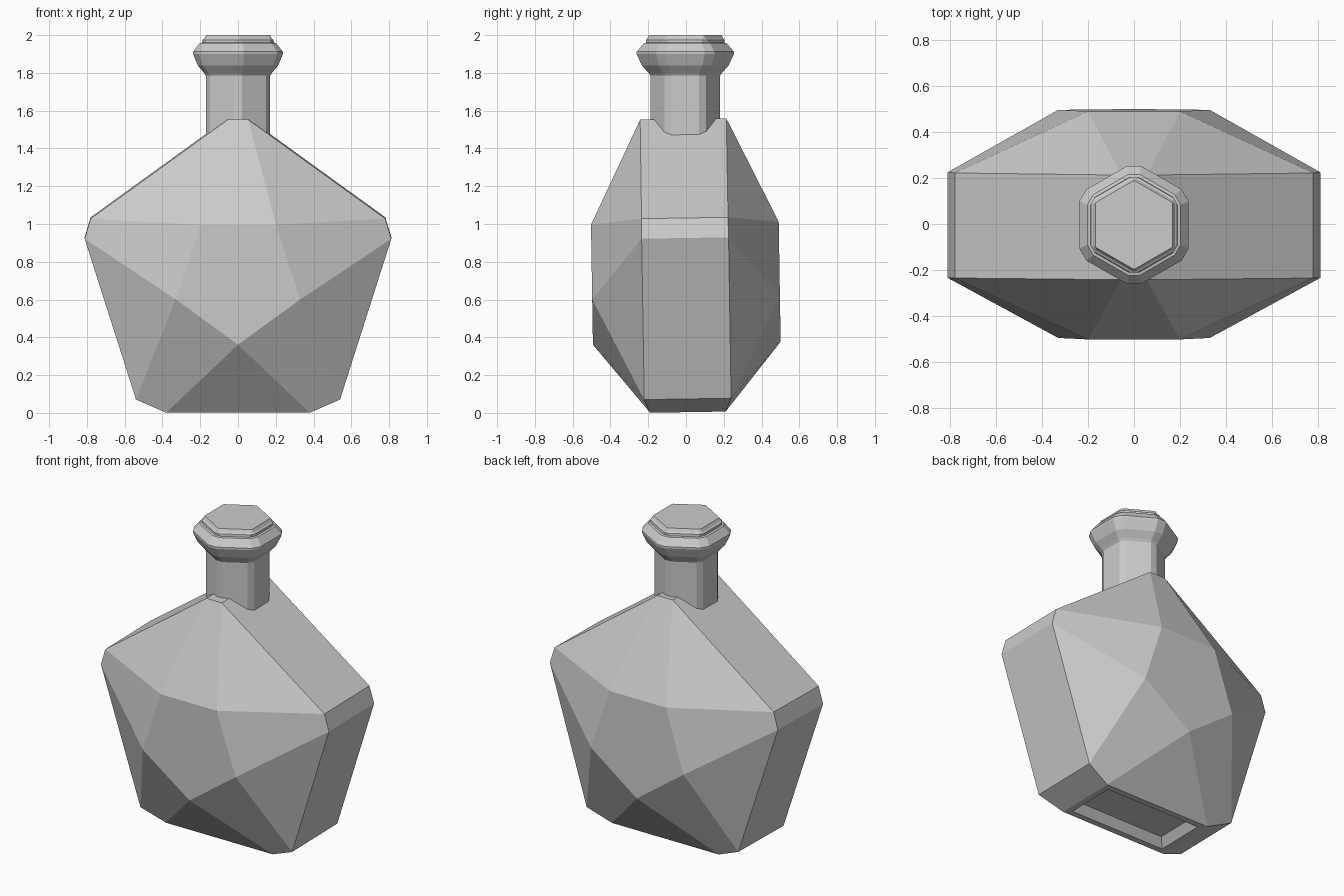
import bpy, bmesh, math

if "Cube" in bpy.data.objects:
    bpy.data.objects.remove(bpy.data.objects["Cube"])


def make_object(name, bm):
    bmesh.ops.recalc_face_normals(bm, faces=bm.faces)
    mesh = bpy.data.meshes.new(name)
    bm.to_mesh(mesh)
    bm.free()
    obj = bpy.data.objects.new(name, mesh)
    bpy.context.collection.objects.link(obj)
    return obj


# Faceted body: right half outline (x, z, half depth), then mirrored
half = [(0.055, 1.552, 0.228), (0.78, 1.028, 0.229), (0.812, 0.922, 0.23),
        (0.54, 0.07, 0.23), (0.38, 0.0, 0.20)]
rim = half + [(-x, z, d) for x, z, d in reversed(half)]
# Flat inverted pentagon on the front and back
inner = [(0.2, 1.0), (0.33, 0.605), (0.0, 0.365), (-0.33, 0.605), (-0.2, 1.0)]

bm = bmesh.new()
rims = []
for s in (-1, 1):
    o = [bm.verts.new((x, s * d, z)) for x, z, d in rim]
    p = [bm.verts.new((x, s * 0.497, z)) for x, z in inner]
    bm.faces.new(p)
    # Triangle between two inner corners' rays, then quad at each outer corner
    for f in ((o[9], o[0], p[0], p[4]), (o[0], o[1], p[0]),
              (o[1], o[2], p[1], p[0]), (o[2], o[3], p[1]),
              (o[3], o[4], p[2], p[1]), (o[4], o[5], p[2]),
              (o[5], o[6], p[3], p[2]), (o[6], o[7], p[3]),
              (o[7], o[8], p[4], p[3]), (o[8], o[9], p[4])):
        bm.faces.new(f)
    rims.append(o)
a, b = rims
base = None
for i in range(10):
    j = (i + 1) % 10
    face = bm.faces.new((a[i], a[j], b[j], b[i]))
    if i == 4:
        base = face
bmesh.ops.recalc_face_normals(bm, faces=bm.faces)
# Sloped recess in the base
bmesh.ops.inset_region(bm, faces=[base], thickness=0.055)
bmesh.ops.inset_region(bm, faces=[base], thickness=0.055, depth=-0.05)
body = make_object("bottle_body", bm)
body.rotation_euler.x = 0.016
body.location = (0, 0.01, 0.004)


# Bevelled hexagon neck and stopper: (flat-to-centre radius, z, corner bevel)
def hex_ring(bm, r, z, bevel):
    verts = []
    corner = r / math.cos(math.pi / 6)
    for k in range(6):
        t = math.pi / 2 + k * math.pi / 3
        out = corner - bevel / math.sqrt(3)
        for s in (1, -1):
            verts.append(bm.verts.new((
                out * math.cos(t) + s * bevel * math.sin(t),
                out * math.sin(t) - s * bevel * math.cos(t) - 0.004, z)))
    return verts


def hex_lathe(name, profile):
    bm = bmesh.new()
    rings = [hex_ring(bm, *p) for p in profile]
    for lo, hi in zip(rings, rings[1:]):
        for i in range(12):
            j = (i + 1) % 12
            bm.faces.new((lo[i], lo[j], hi[j], hi[i]))
    bm.faces.new(rings[0])
    bm.faces.new(rings[-1])
    return make_object(name, bm)


hex_lathe("bottle_neck", [
    (0.17, 1.40, 0.022), (0.17, 1.785, 0.022), (0.18, 1.80, 0.024),
    (0.212, 1.838, 0.028), (0.238, 1.90, 0.03), (0.238, 1.912, 0.03),
    (0.203, 1.957, 0.026), (0.19, 1.96, 0.022), (0.188, 1.975, 0.015),
    (0.178, 1.982, 0.008), (0.168, 2.0, 0.004)])
